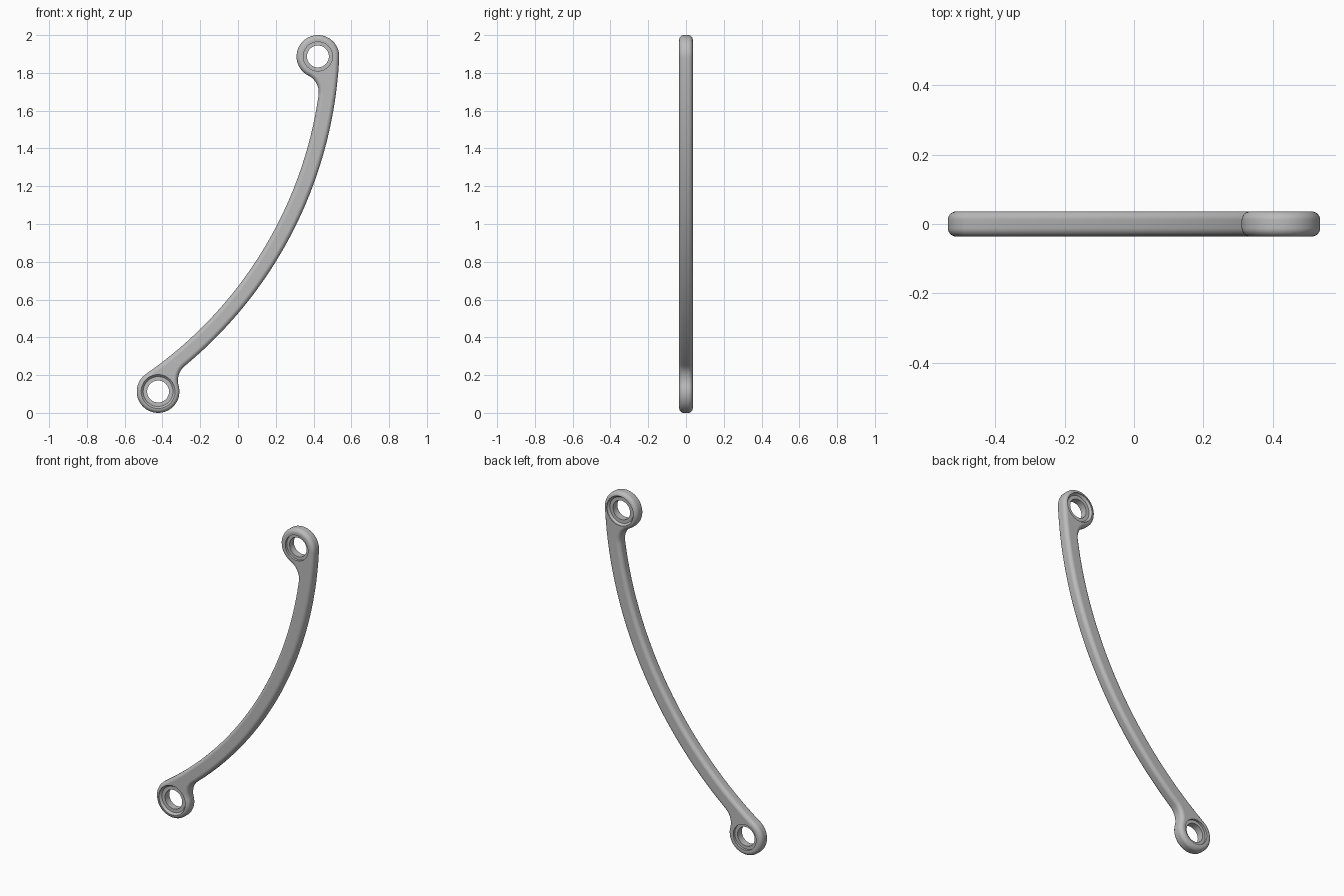
import bpy, bmesh, math
from mathutils import Vector

if "Cube" in bpy.data.objects:
    bpy.data.objects.remove(bpy.data.objects["Cube"])

O = Vector((-1.72, 1.99))            # centre of the arm's sweep
TOP = Vector((0.423, 1.887))
BOT = Vector((-0.423, 0.113))
EYE_R, FILLET, HALF, ROUND = 0.113, 0.10, 0.036, 0.024
dt, db = (TOP - O).length, (BOT - O).length
R_OUT, R_IN = dt - EYE_R, db - EYE_R
R_OUT = dt + EYE_R                   # outer edge runs into the top eye

steel = bpy.data.materials.new("grey_metal")
steel.diffuse_color = (0.5, 0.5, 0.5, 1)
steel.use_nodes = True
steel.node_tree.nodes["Principled BSDF"].inputs["Base Color"].default_value = steel.diffuse_color


def ang(v):
    return math.atan2(v.y, v.x)


def polar(a, r=1.0):
    return Vector((math.cos(a), math.sin(a))) * r


def arc(c, r, a0, a1, sign, n):
    """Points and outward normals along an arc, last point left out."""
    return [(c + polar(a, r), polar(a) * sign)
            for a in (a0 + (a1 - a0) * i / n for i in range(n))]


def fillet_angle(d, f):
    e = EYE_R + FILLET
    return math.acos((d * d + f * f - e * e) / (2 * d * f))


def above(a, base):
    return base + (a - base) % math.tau


def below(a, base):
    return base - (base - a) % math.tau


def make_object(name, bm):
    bmesh.ops.recalc_face_normals(bm, faces=bm.faces)
    me = bpy.data.meshes.new(name)
    bm.to_mesh(me)
    bm.free()
    me.materials.append(steel)
    ob = bpy.data.objects.new(name, me)
    bpy.context.collection.objects.link(ob)
    return ob


# Outline: outer edge, top eye, top fillet, inner edge, bottom eye, bottom fillet
at, ab = ang(TOP - O), ang(BOT - O)
a_ft = at - fillet_angle(dt, R_IN - FILLET)
a_fb = ab + fillet_angle(db, R_OUT + FILLET)
FT = O + polar(a_ft, R_IN - FILLET)
FB = O + polar(a_fb, R_OUT + FILLET)
s_t, s_b = ang(TOP - FT), ang(BOT - FB)
outline = arc(O, R_OUT, a_fb, at, 1, 48)
outline += arc(TOP, EYE_R, at, above(ang(FT - TOP), at), 1, 40)
outline += arc(FT, FILLET, s_t, below(a_ft, s_t), -1, 12)
outline += arc(O, R_IN, a_ft, ab, -1, 48)
outline += arc(BOT, EYE_R, ab + math.pi, above(ang(FB - BOT), ab + math.pi), 1, 40)
outline += arc(FB, FILLET, s_b, below(a_fb + math.pi, s_b), -1, 12)

# Link body: outline swept through a rounded edge profile
quarter = [math.pi / 2 * i / 6 for i in range(7)]
edge = [(ROUND * (1 - math.cos(a)), HALF - ROUND + ROUND * math.sin(a)) for a in quarter]
profile = [(d, -y) for d, y in reversed(edge)] + edge
bm = bmesh.new()
rings = []
for d, y in profile:
    pts = [p - n * d for p, n in outline]
    rings.append([bm.verts.new((p.x, y, p.y)) for p in pts])
count = len(outline)
for r0, r1 in zip(rings, rings[1:]):
    for i in range(count):
        j = (i + 1) % count
        bm.faces.new((r0[i], r0[j], r1[j], r1[i]))
bm.faces.new(rings[0])
bm.faces.new(rings[-1])
link = make_object("curved_link", bm)


def bore_cutter(name, c, wide):
    """Stepped bore; wide is -1 or 1, the side with the tapered recess."""
    steps = [(0.090, 0.05), (0.090, HALF - 0.004), (0.079, HALF - 0.016),
             (0.058, HALF - 0.016), (0.058, -HALF + 0.014),
             (0.077, -HALF + 0.014), (0.077, -0.05)]
    bm = bmesh.new()
    n = 48
    loops = [[bm.verts.new((c.x + r * math.cos(math.tau * i / n), y * wide,
                            c.y + r * math.sin(math.tau * i / n))) for i in range(n)]
             for r, y in steps]
    for l0, l1 in zip(loops, loops[1:]):
        for i in range(n):
            j = (i + 1) % n
            bm.faces.new((l0[i], l0[j], l1[j], l1[i]))
    bm.faces.new(loops[0])
    bm.faces.new(loops[-1])
    return make_object(name, bm)


# Stepped bores through both eyes
bpy.context.view_layer.objects.active = link
link.select_set(True)
for name, c, wide in (("top_bore_cutter", TOP, 1), ("bottom_bore_cutter", BOT, -1)):
    cutter = bore_cutter(name, c, wide)
    cutter.hide_render = True
    mod = link.modifiers.new(name, 'BOOLEAN')
    mod.operation, mod.solver, mod.object = 'DIFFERENCE', 'EXACT', cutter
    bpy.ops.object.modifier_apply(modifier=mod.name)
    bpy.data.objects.remove(cutter)

bpy.ops.object.shade_smooth_by_angle(angle=math.radians(30))
wn = link.modifiers.new("weighted_normals", 'WEIGHTED_NORMAL')
wn.keep_sharp = True
